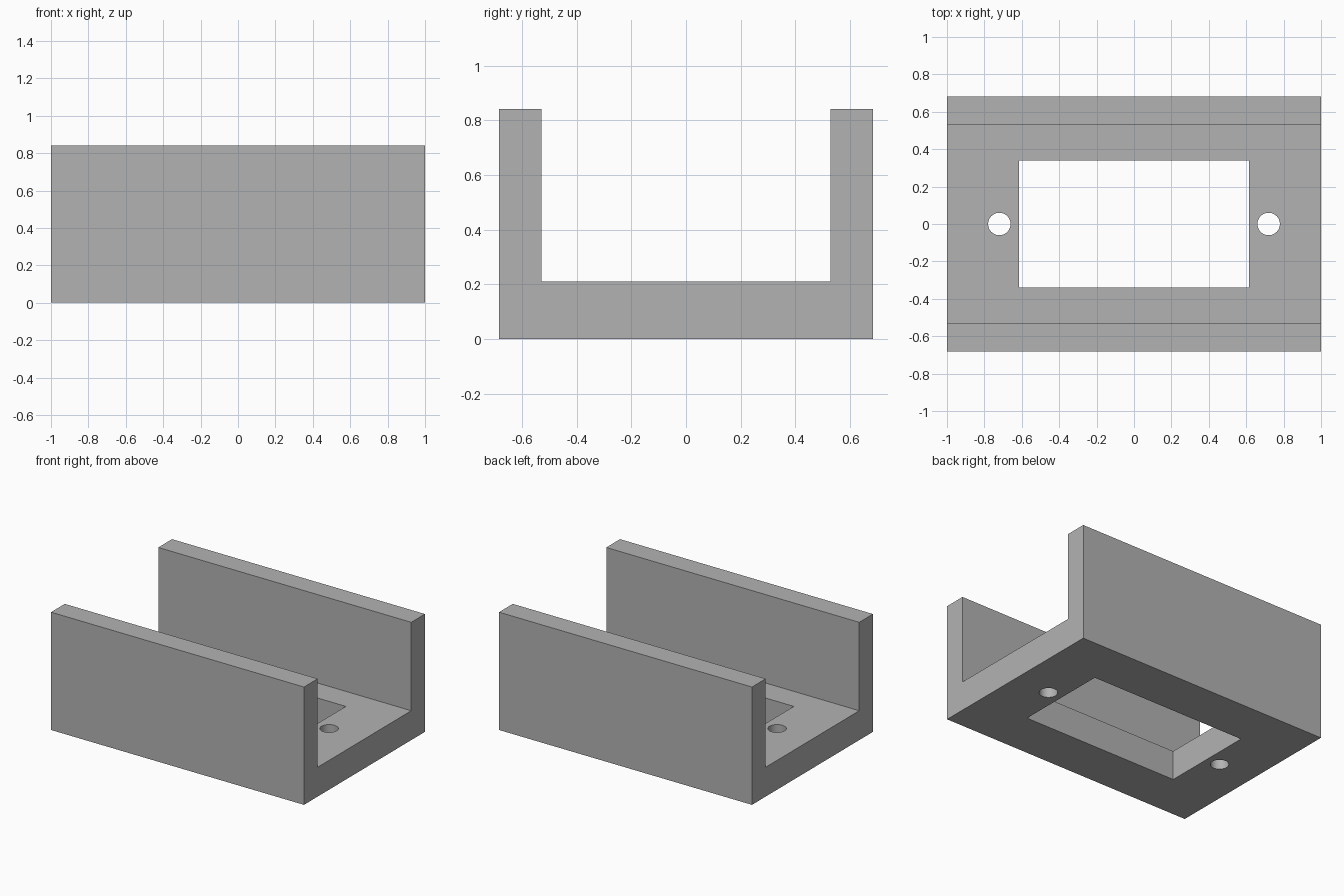
import bpy
import bmesh
import math

cube = bpy.data.objects.get("Cube")
if cube:
    bpy.data.objects.remove(cube, do_unlink=True)

# Main dimensions
HALF_X, HALF_Y, HEIGHT = 1.0, 0.683, 0.842
INNER_Y, FLOOR_Z = 0.528, 0.21
WINDOW_X, WINDOW_Y = 0.615, 0.34
HOLE_X, HOLE_R = 0.72, 0.06

grey = bpy.data.materials.new("plain grey")
grey.use_nodes = True
grey.diffuse_color = (0.45, 0.45, 0.45, 1)
grey.node_tree.nodes["Principled BSDF"].inputs["Base Color"].default_value = grey.diffuse_color


def add_object(name, bm):
    bmesh.ops.recalc_face_normals(bm, faces=bm.faces)
    mesh = bpy.data.meshes.new(name)
    bm.to_mesh(mesh)
    bm.free()
    mesh.materials.append(grey)
    obj = bpy.data.objects.new(name, mesh)
    bpy.context.collection.objects.link(obj)
    return obj


def extrude_outline(name, points, direction):
    bm = bmesh.new()
    face = bm.faces.new([bm.verts.new(p) for p in points])
    result = bmesh.ops.extrude_face_region(bm, geom=[face], use_keep_orig=True)
    moved = [g for g in result["geom"] if isinstance(g, bmesh.types.BMVert)]
    bmesh.ops.translate(bm, verts=moved, vec=direction)
    return add_object(name, bm)


# U-shaped channel: half profile mirrored across the centre, swept along x
half = [(HALF_Y, 0), (HALF_Y, HEIGHT), (INNER_Y, HEIGHT), (INNER_Y, FLOOR_Z)]
profile = half + [(-y, z) for y, z in reversed(half)]
channel = extrude_outline("channel_bracket", [(-HALF_X, y, z) for y, z in profile],
                          (2 * HALF_X, 0, 0))

# Cutters: rectangular floor window and two round screw holes
depth = (0, 0, FLOOR_Z + 0.2)
corners = [(-1, -1), (1, -1), (1, 1), (-1, 1)]
cutters = [extrude_outline("window_cutter",
                           [(x * WINDOW_X, y * WINDOW_Y, -0.1) for x, y in corners], depth)]
SIDES = 48
for side, label in ((1, "left"), (-1, "right")):
    angles = [math.tau * i / SIDES for i in range(SIDES)]
    ring = [(side * HOLE_X + HOLE_R * math.cos(a), HOLE_R * math.sin(a), -0.1) for a in angles]
    cutters.append(extrude_outline(label + "_hole_cutter", ring, depth))

bpy.context.view_layer.objects.active = channel
for cutter in cutters:
    cutter.hide_render = True
    mod = channel.modifiers.new(cutter.name, "BOOLEAN")
    mod.operation = "DIFFERENCE"
    mod.solver = "EXACT"
    mod.object = cutter
    bpy.ops.object.modifier_apply(modifier=mod.name)
    bpy.data.objects.remove(cutter, do_unlink=True)

# Smooth hole walls, sharp edges elsewhere
bpy.ops.object.select_all(action="DESELECT")
channel.select_set(True)
bpy.ops.object.shade_smooth_by_angle(angle=math.radians(30))
